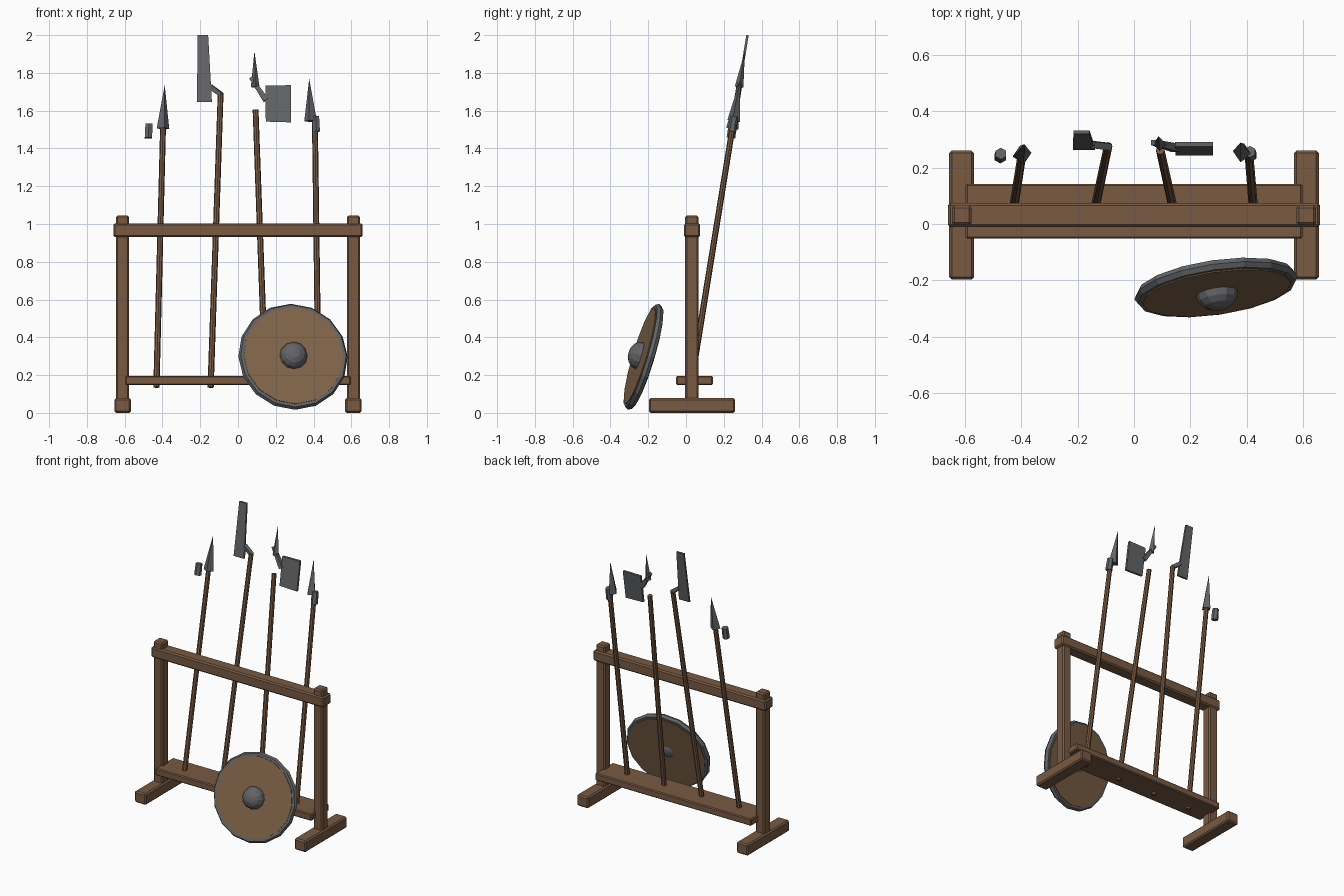
import bpy, bmesh, math
from mathutils import Vector, Matrix

if "Cube" in bpy.data.objects:
    bpy.data.objects.remove(bpy.data.objects["Cube"])


def material(name, rgb):
    m = bpy.data.materials.new(name)
    m.diffuse_color = (*rgb, 1)
    m.use_nodes = True
    m.node_tree.nodes["Principled BSDF"].inputs["Base Color"].default_value = m.diffuse_color
    return m


WOOD = material("rack wood", (0.19, 0.103, 0.057))
SHAFT = material("shaft wood", (0.19, 0.103, 0.057))
BOARD = material("shield wood", (0.22, 0.128, 0.068))
STEEL = material("dark steel", (0.125, 0.127, 0.135))


def finish(name, bm, mat, matrix=None):
    if matrix:
        bm.transform(matrix)
    bmesh.ops.recalc_face_normals(bm, faces=bm.faces)
    me = bpy.data.meshes.new(name)
    bm.to_mesh(me)
    bm.free()
    me.materials.append(mat)
    ob = bpy.data.objects.new(name, me)
    bpy.context.collection.objects.link(ob)
    return ob


def beam(name, lo, hi, bevel=0.009):
    """Bevelled timber between two corners."""
    lo, hi = Vector(lo), Vector(hi)
    bm = bmesh.new()
    bmesh.ops.create_cube(bm, size=1)
    bmesh.ops.scale(bm, vec=hi - lo, verts=bm.verts)
    bmesh.ops.translate(bm, vec=(lo + hi) / 2, verts=bm.verts)
    ob = finish(name, bm, WOOD)
    mod = ob.modifiers.new("bevel", 'BEVEL')
    mod.width, mod.segments = bevel, 1


def rod(name, p0, p1, r0, r1, sides, mat, roll=0):
    """Straight or tapered prism between two points."""
    p0, p1 = Vector(p0), Vector(p1)
    d = p1 - p0
    rot = Vector((0, 0, 1)).rotation_difference(d).to_matrix().to_4x4()
    bm = bmesh.new()
    bmesh.ops.create_cone(bm, cap_ends=True, segments=sides,
                          radius1=r0, radius2=r1, depth=d.length)
    return finish(name, bm, mat, Matrix.Translation((p0 + p1) / 2) @ rot
                  @ Matrix.Rotation(roll, 4, 'Z'))


def lean(x, z):
    """Point on the leaning plane shared by all the weapons."""
    return Vector((x, 0.047 + 0.162 * (z - 0.28), z))


def plate(name, outline, thick):
    """Flat blade cut from an x,z outline on the leaning plane."""
    bm = bmesh.new()
    off = Vector((0, thick / 2, 0))
    face = bm.faces.new([bm.verts.new(lean(x, z) - off) for x, z in outline])
    ext = bmesh.ops.extrude_face_region(bm, geom=[face])
    bmesh.ops.translate(bm, vec=off * 2, verts=[
        g for g in ext["geom"] if isinstance(g, bmesh.types.BMVert)])
    finish(name, bm, STEEL)


# Rack frame
for side, s in (("left", -1), ("right", 1)):
    x = 0.611 * s
    beam(side + "_foot", (x - 0.044, -0.197, 0), (x + 0.044, 0.26, 0.078))
    beam(side + "_post", (x - 0.035, -0.004, 0.04), (x + 0.035, 0.066, 1.045))
beam("top_rail", (-0.66, -0.011, 0.93), (0.66, 0.075, 1.003))
beam("bottom_shelf", (-0.597, -0.052, 0.147), (0.597, 0.142, 0.195), 0.006)

# Leaning shafts: bottom x, top x, top z
for i, (xb, xt, zt) in enumerate([(-0.432, -0.397, 1.51), (-0.145, -0.092, 1.69),
                                  (0.146, 0.093, 1.605), (0.426, 0.407, 1.55)]):
    rod(f"shaft_{i + 1}", lean(xb, 0.135), lean(xt, zt), 0.0165, 0.0155, 8, SHAFT)

# Spear heads and their loose sockets
rod("left_spear_head", lean(-0.397, 1.505), lean(-0.388, 1.735), 0.034, 0, 4, STEEL, 0.2)
rod("left_spear_socket", lean(-0.474, 1.455), lean(-0.472, 1.53), 0.023, 0.021, 6, STEEL)
rod("right_spear_head", lean(0.384, 1.545), lean(0.377, 1.77), 0.034, 0, 4, STEEL, -0.2)
rod("right_spear_socket", lean(0.414, 1.49), lean(0.411, 1.57), 0.023, 0.021, 6, STEEL)

# Long blade with its short tang
plate("long_blade", [(-0.217, 1.645), (-0.138, 1.645), (-0.158, 2.0), (-0.214, 2.0)], 0.013)
rod("long_blade_tang", lean(-0.147, 1.728), lean(-0.086, 1.683), 0.017, 0.017, 4,
    STEEL, math.pi / 4)

# Axe blade, top spike and back hook
plate("axe_blade", [(0.147, 1.542), (0.28, 1.538), (0.28, 1.735), (0.146, 1.733)], 0.016)
rod("axe_spike", lean(0.091, 1.725), lean(0.087, 1.915), 0.023, 0, 4, STEEL)
rod("axe_hook", lean(0.148, 1.655), lean(0.068, 1.775), 0.021, 0.013, 4,
    STEEL, math.pi / 4)

# Round shield tilted back, local +z is its front
front = Vector((0.145, -1, 0.3)).normalized()
across = Vector((1, 0.145, 0)).normalized()
up = front.cross(across)
place = Matrix.Translation((0.291, -0.225, 0.297)) @ Matrix(
    (across, up, front)).transposed().to_4x4()
SIDES = 16

bm = bmesh.new()
bmesh.ops.create_cone(bm, cap_ends=True, segments=SIDES, radius1=0.266,
                      radius2=0.266, depth=0.044)
finish("shield_board", bm, BOARD, place)

# Rim: six-sided ring
bm = bmesh.new()
rings = []
for i in range(SIDES):
    a = math.tau * i / SIDES
    ring = []
    for j in range(6):
        b = math.tau * j / 6
        r = 0.272 + 0.0205 * math.cos(b)
        ring.append(bm.verts.new((r * math.cos(a), r * math.sin(a), 0.0205 * math.sin(b))))
    rings.append(ring)
for i in range(SIDES):
    p, q = rings[i], rings[(i + 1) % SIDES]
    for j in range(6):
        k = (j + 1) % 6
        bm.faces.new((p[j], q[j], q[k], p[k]))
finish("shield_rim", bm, STEEL, place)

# Boss: flattened dome
bm = bmesh.new()
bmesh.ops.create_uvsphere(bm, u_segments=12, v_segments=8, radius=0.074)
bmesh.ops.scale(bm, vec=(1, 1, 0.8), verts=bm.verts)
finish("shield_boss", bm, STEEL, place @ Matrix.Translation((0, 0, 0.024)))
